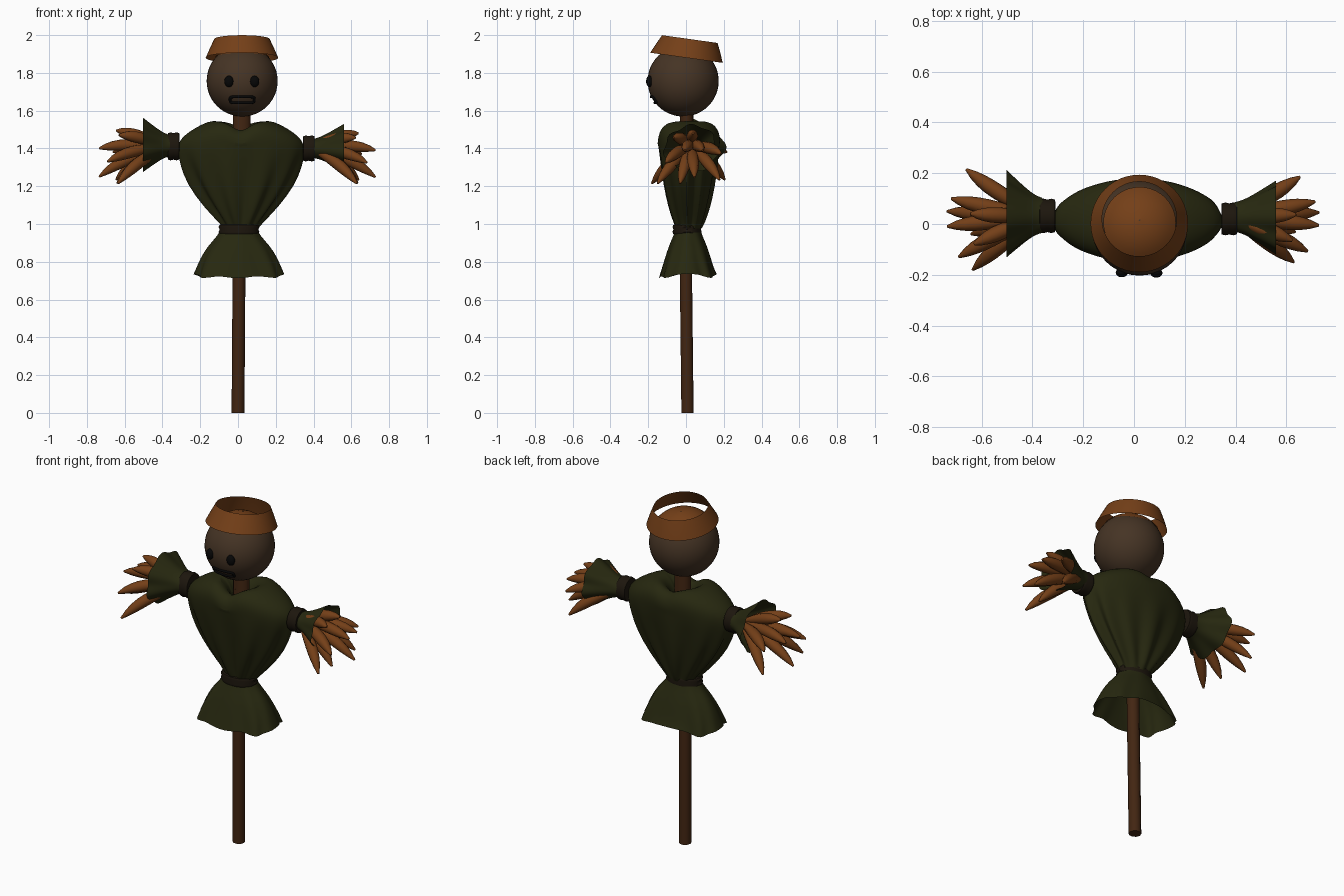
import bpy, bmesh, math
from math import sin, cos, pi, sqrt, exp
from mathutils import Vector, Matrix

if "Cube" in bpy.data.objects:
    bpy.data.objects.remove(bpy.data.objects["Cube"])


def mat(name, rgb):
    m = bpy.data.materials.new(name)
    m.diffuse_color = (*rgb, 1)
    m.use_nodes = True
    m.node_tree.nodes["Principled BSDF"].inputs["Base Color"].default_value = m.diffuse_color
    return m


CLOTH = mat("cloth", (0.02, 0.021, 0.005))
STRAW = mat("straw", (0.175, 0.05, 0.009))
SACK = mat("sack", (0.06, 0.034, 0.018))
WOOD = mat("wood", (0.055, 0.019, 0.006))
ROPE = mat("rope", (0.012, 0.008, 0.004))
BLACK = mat("black", (0.002, 0.002, 0.002))


def loft(name, rings, material, subsurf=0, caps=False):
    """Skin a list of closed rings of points."""
    bm = bmesh.new()
    vs = [[bm.verts.new(p) for p in r] for r in rings]
    n = len(vs[0])
    for a, b in zip(vs, vs[1:]):
        for i in range(n):
            j = (i + 1) % n
            bm.faces.new((a[i], a[j], b[j], b[i]))
    if caps:
        bm.faces.new(vs[0])
        bm.faces.new(vs[-1])
    bmesh.ops.recalc_face_normals(bm, faces=bm.faces)
    me = bpy.data.meshes.new(name)
    bm.to_mesh(me)
    bm.free()
    ob = bpy.data.objects.new(name, me)
    bpy.context.collection.objects.link(ob)
    me.materials.append(material)
    bpy.ops.object.select_all(action='DESELECT')
    bpy.context.view_layer.objects.active = ob
    ob.select_set(True)
    bpy.ops.object.shade_smooth_by_angle(angle=math.radians(50))
    if subsurf:
        m = ob.modifiers.new("smooth", 'SUBSURF')
        m.levels = m.render_levels = subsurf
    return ob


def spow(x, p):
    return math.copysign(abs(x) ** p, x)


def ellipse(c, u, v, n, fold=0.0, lobes=11, phase=0.0, pu=1.0, pv=1.0):
    """Ring around c with half-axes u and v, optionally pleated or squared off."""
    pts = []
    for i in range(n):
        t = 2 * pi * i / n
        f = 1 + fold * (0.7 * cos(lobes * t + phase) + 0.4 * cos((lobes - 4) * t + 2 * phase))
        pts.append(Vector(c) + f * (spow(cos(t), pu) * Vector(u) + spow(sin(t), pv) * Vector(v)))
    return pts


def ball(name, c, scale, material):
    bpy.ops.mesh.primitive_uv_sphere_add(segments=40, ring_count=24, radius=1, location=c)
    ob = bpy.context.object
    ob.name = name
    ob.scale = scale
    ob.data.materials.append(material)
    bpy.ops.object.shade_smooth()
    return ob


def tubes(name, paths, radius, material, cyclic=False):
    """Curve object; each path is a list of (point, radius factor)."""
    cu = bpy.data.curves.new(name, 'CURVE')
    cu.dimensions = '3D'
    cu.bevel_depth = radius
    cu.bevel_resolution = 3
    cu.use_fill_caps = not cyclic
    for path in paths:
        sp = cu.splines.new('POLY')
        sp.points.add(len(path) - 1)
        sp.use_cyclic_u = cyclic
        for q, (p, r) in zip(sp.points, path):
            q.co = (*p, 1)
            q.radius = r
        sp.use_smooth = True
    cu.materials.append(material)
    ob = bpy.data.objects.new(name, cu)
    bpy.context.collection.objects.link(ob)


def band(name, c, axis, u, v, half, material):
    """Rope band with two soft coils around the given axis."""
    prof = [(-1, .88), (-.95, 1), (-.5, 1.06), (0, 1.0), (.5, 1.06), (.95, 1), (1, .88)]
    rings = [ellipse(Vector(c) + Vector(axis) * half * t, Vector(u) * s, Vector(v) * s, 32)
             for t, s in prof]
    loft(name, rings, material, caps=True)


# Post and neck
loft("post", [ellipse(c, (.034, 0, 0), (0, .034, 0), 10)
              for c in [(0, .008, 0), (.005, 0, .7), (.015, 0, 1.5)]], WOOD, caps=True)
loft("neck", [ellipse((.02, .003, z), (.047, 0, 0), (0, .036, 0), 16)
              for z in (1.4, 1.62)], WOOD, caps=True)

# Shirt body: z, half width, half depth, pleat depth
body = [(.975, .09, .065, .03), (1.0, .1, .075, .12), (1.09, .18, .103, .14),
        (1.21, .27, .13, .09), (1.31, .315, .147, .045), (1.37, .334, .157, .015),
        (1.42, .336, .162, 0), (1.465, .308, .167, 0), (1.51, .24, .162, 0),
        (1.543, .175, .135, 0), (1.55, .12, .1, 0), (1.515, .068, .062, 0),
        (1.46, .048, .045, 0)]
rings = [ellipse((.015, .015, z), (a, 0, 0), (0, b, 0), 64, f, 11, .6, 1, 1)
         for z, a, b, f in body]
for ring in rings[7:]:                     # dip between the shoulders
    for p in ring:
        front = 1.1 if p.y < 0 else .6
        p.z -= .045 * front * exp(-((p.x - .015) / .065) ** 2)
loft("shirt_body", rings, CLOTH, 1)

# Shirt tail: round at the belt, squared and wavy at the hem
tail = [(.985, .09, .062, 0, 1), (.94, .108, .074, .02, .95), (.885, .16, .098, .03, .85),
        (.82, .197, .117, .04, .75), (.765, .217, .132, .05, .65), (.725, .228, .145, .06, .58)]
rings = [ellipse((.005, .01, z), (a, 0, 0), (0, b, 0), 64, f, 8, .5, p, p)
         for z, a, b, f, p in tail]
for i, p in enumerate(rings[-1]):
    p.z += .01 * cos(4 * 2 * pi * i / 64)
    if p.y < 0:
        p.z -= .025 * exp(-(p.x / .09) ** 2)
loft("shirt_tail", rings, CLOTH, 1)

# Belt and cuff ties
band("belt", (.005, .006, .971), (0, 0, 1), (.102, 0, 0), (0, .073, 0), .026, ROPE)
band("cuff_tie_left", (-.341, .032, 1.411), (1, 0, 0), (0, .064, 0), (0, 0, .07), .031, ROPE)
band("cuff_tie_right", (.375, .02, 1.4), (1, 0, 0), (0, .061, 0), (0, 0, .065), .031, ROPE)


# Flared cuffs
def cuff(name, x0, x1, y, z, ry, rz, phase):
    rings = []
    for t, k, f in [(0, .4, 0), (.2, .45, .02), (.45, .6, .04), (.7, .77, .06), (1, .97, .09)]:
        rings.append(ellipse((x0 + (x1 - x0) * t, y, z), (0, ry * k, 0), (0, 0, rz * k),
                             48, f, 7, phase))
    loft(name, rings, CLOTH, 1)


cuff("cuff_left", -.36, -.503, .034, 1.415, .172, .142, .4)
cuff("cuff_right", .395, .56, .028, 1.4, .145, .125, 1.3)

# Straw hands: plump stalks fanning out of each cuff and drooping at the tips
tips = [(-.735, .05, 1.25), (-.635, -.18, 1.215), (-.645, .205, 1.235), (-.72, .1, 1.4),
        (-.645, .04, 1.495), (-.69, -.13, 1.33), (-.735, -.01, 1.4), (-.66, .215, 1.38),
        (-.63, -.08, 1.47), (-.64, -.04, 1.215)]
widths = [.3, .45, .65, .85, .98, 1.03, 1, .86, .6, .18]
for side, name in ((1, "straw_left"), (-1, "straw_right")):
    paths = []
    for x, y, z in tips:
        if side < 0:
            x, y, z = -x * .99, .02 + (y - .02) * .85, 1.4 + (z - 1.41) * .95
        a = Vector((-.37 * side, .028, 1.405))
        c = Vector((x, y, z))
        b = Vector((a.x + (x - a.x) * .58, a.y + (y - a.y) * .48, a.z + (z - a.z) * .45 + .035))
        path = []
        for i, w in enumerate(widths):
            t = i / (len(widths) - 1)
            path.append(((1 - t) ** 2 * a + 2 * t * (1 - t) * b + t * t * c, w))
        paths.append(path)
    tubes(name, paths, .03, STRAW)

# Head
HX, HY, HZ, HR = .022, -.015, 1.757, .188
ball("head", (HX, HY, HZ), (HR, HR, HR), SACK)
for name, x in (("eye_left", -.048), ("eye_right", .088)):
    ball(name, (x, HY - sqrt(HR ** 2 - (x - HX) ** 2) - .002, 1.755), (.024, .018, .03), BLACK)

# Mouth: rounded slot outline lying on the head
mouth = []
for i in range(40):
    t = 2 * pi * i / 40
    dx = .064 * spow(cos(t), .4)
    dz = .016 * spow(sin(t), .4) + 1.658 - HZ
    mouth.append(((HX + dx, HY - sqrt(HR ** 2 - dx * dx - dz * dz) - .001, HZ + dz), 1))
tubes("mouth", [mouth], .0075, BLACK, cyclic=True)

# Hat: straw crown tipped back over the head, and a loose tilted band
R = HR + .004
centre, tip = Vector((HX, HY, HZ)), Matrix.Rotation(math.radians(-9), 3, 'X')
loft("hat_crown", [[centre + tip @ p for p in ellipse((0, 0, R * cos(a)), (R * sin(a), 0, 0),
                                                      (0, R * sin(a), 0), 40)]
                   for a in [math.radians(d) for d in (1, 10, 20, 30, 40, 48)]], STRAW)
slope = Vector((0, 1, -.14))
loft("hat_band", [ellipse((.021, y, z), (r, 0, 0), slope * r, 48)
                  for y, z, r in [(.002, 1.88, .192), (.012, 1.93, .17), (.02, 1.979, .147)]], STRAW)
